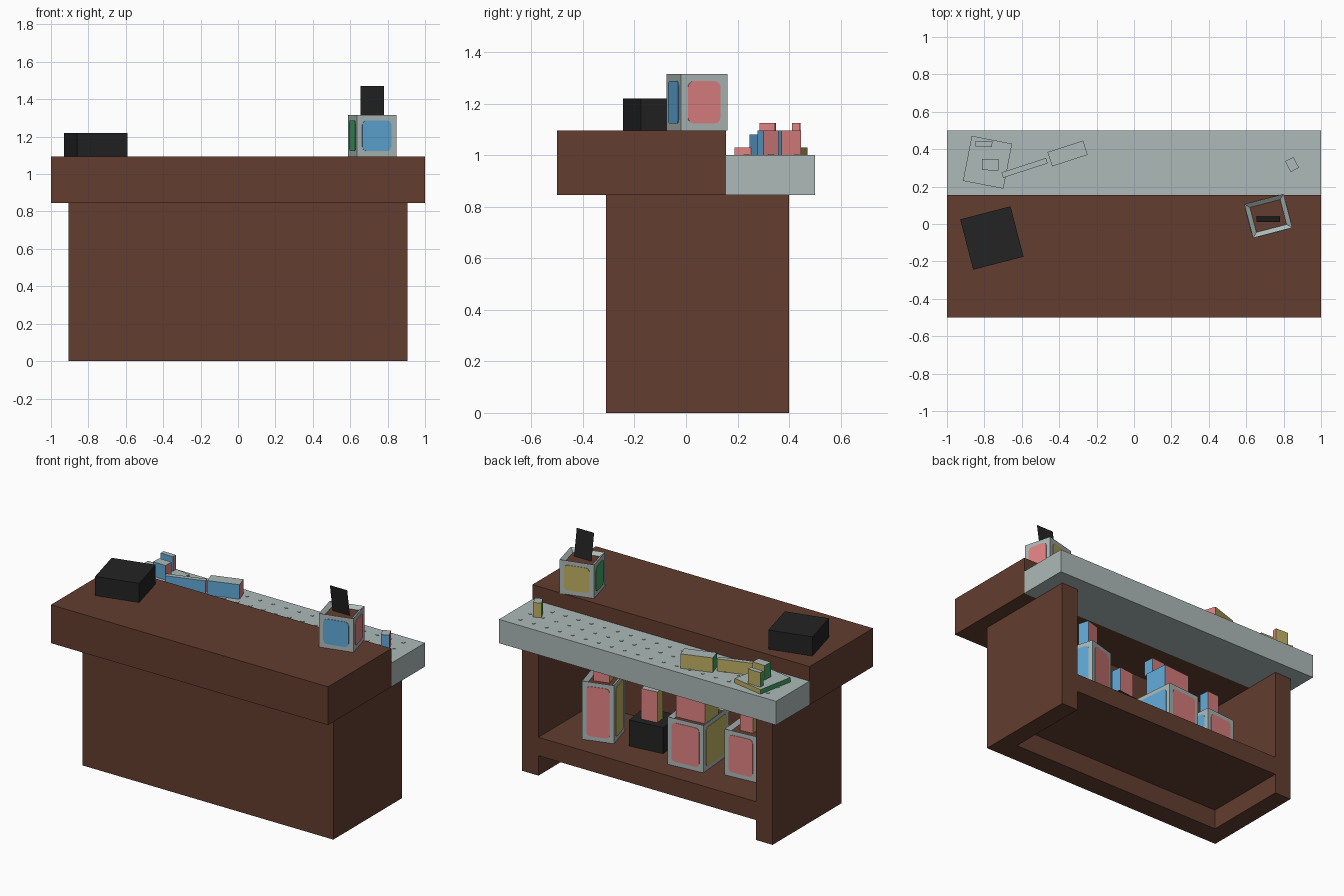
import bpy, bmesh, math
from mathutils import Matrix, Vector

default_cube = bpy.data.objects.get("Cube")
if default_cube:
    bpy.data.objects.remove(default_cube, do_unlink=True)


def material(name, red, green, blue):
    """Make a flat material from 8-bit display values."""
    def linear(value):
        value /= 255
        return value / 12.92 if value < 0.04 else ((value + 0.055) / 1.055) ** 2.4
    colour = (linear(red), linear(green), linear(blue), 1)
    mat = bpy.data.materials.new(name)
    mat.use_nodes = True
    mat.diffuse_color = colour
    shader = next(n for n in mat.node_tree.nodes if n.type == 'BSDF_PRINCIPLED')
    shader.inputs["Base Color"].default_value = colour
    shader.inputs["Roughness"].default_value = 0.9
    return mat


BROWN = material("brown_wood", 99, 61, 47)
GREY = material("pale_grey", 172, 186, 184)
BLACK = material("soft_black", 35, 35, 35)
RED = material("pink_red", 224, 130, 130)
BLUE = material("sky_blue", 96, 168, 214)
GREEN = material("leaf_green", 66, 165, 102)
YELLOW = material("mustard_yellow", 190, 176, 98)

# Each side of a coloured carton has its own colour
SIDES = {(1, 0): RED, (0, 1): YELLOW, (-1, 0): GREEN, (0, -1): BLUE}
DIRECTIONS = list(SIDES)
SIDE_MATERIALS = [GREY] + list(SIDES.values())


def finish(name, bm, mats, location=(0, 0, 0), angle=0):
    bmesh.ops.recalc_face_normals(bm, faces=bm.faces)
    mesh = bpy.data.meshes.new(name)
    bm.to_mesh(mesh)
    bm.free()
    for mat in mats:
        mesh.materials.append(mat)
    obj = bpy.data.objects.new(name, mesh)
    obj.location = location
    obj.rotation_euler.z = math.radians(angle)
    bpy.context.collection.objects.link(obj)
    return obj


def box_mesh(width, depth, height):
    """Box standing on its local ground plane."""
    bm = bmesh.new()
    bmesh.ops.create_cube(bm, size=1)
    bmesh.ops.translate(bm, verts=bm.verts, vec=(0, 0, 0.5))
    bmesh.ops.scale(bm, verts=bm.verts, vec=(width, depth, height))
    bm.normal_update()
    return bm


def slab(name, mat, x, y, z):
    """Plain box given by its extents."""
    bm = box_mesh(x[1] - x[0], y[1] - y[0], z[1] - z[0])
    return finish(name, bm, [mat], (sum(x) / 2, sum(y) / 2, z[0]))


def crate(name, mat, centre, size, z, angle):
    bm = box_mesh(size[0], size[1], z[1] - z[0])
    return finish(name, bm, [mat], (*centre, z[0]), angle)


def carton(name, centre, size, z, angle):
    """Grey box whose four sides are coloured by direction."""
    bm = box_mesh(size[0], size[1], z[1] - z[0])
    for face in bm.faces:
        key = (round(face.normal.x), round(face.normal.y))
        if key in SIDES:
            face.material_index = DIRECTIONS.index(key) + 1
    return finish(name, bm, SIDE_MATERIALS, (*centre, z[0]), angle)


def add_plate(bm, direction, size, height, margin, index):
    """Thin rounded rectangle on one side of a bin."""
    normal = Vector((*direction, 0))
    across = Vector((-direction[1], direction[0], 0))
    reach = (size[0] if direction[0] else size[1]) / 2
    span = (size[1] if direction[0] else size[0]) / 2 - margin
    rise = height / 2 - margin
    radius = 0.025
    ring = []
    for corner, (sx, sz) in enumerate([(1, 1), (-1, 1), (-1, -1), (1, -1)]):
        for step in range(5):
            turn = math.radians(90 * corner + 22.5 * step)
            u = sx * (span - radius) + radius * math.cos(turn)
            v = sz * (rise - radius) + radius * math.sin(turn)
            ring.append(bm.verts.new(normal * (reach + 0.003) + across * u
                                     + Vector((0, 0, height / 2 + v))))
    face = bm.faces.new(ring)
    face.material_index = index
    walls = bmesh.ops.extrude_face_region(bm, geom=[face])
    moved = [g for g in walls["geom"] if isinstance(g, bmesh.types.BMVert)]
    bmesh.ops.translate(bm, verts=moved, vec=normal * -0.004)


def bin_box(name, centre, size, z, angle):
    """Open grey bin with a brown filling and a coloured plate on each side."""
    height = z[1] - z[0]
    bm = box_mesh(size[0], size[1], height)
    top = max(bm.faces, key=lambda f: f.normal.z)
    bmesh.ops.inset_region(bm, faces=[top], thickness=0.035)
    bmesh.ops.translate(bm, verts=top.verts, vec=(0, 0, -0.02))
    top.material_index = len(SIDE_MATERIALS)
    for number, direction in enumerate(DIRECTIONS):
        add_plate(bm, direction, size, height, 0.028, number + 1)
    return finish(name, bm, SIDE_MATERIALS + [BROWN], (*centre, z[0]), angle)


# Counter body, open at the back
TOP_Z, LEDGE_Z, BODY_Z, SHELF_Z = 1.095, 1.0, 0.845, 0.25
slab("counter_top", BROWN, (-1, 1), (-0.5, 0.155), (BODY_Z, TOP_Z))
slab("back_ledge", GREY, (-1, 1), (0.155, 0.5), (BODY_Z, LEDGE_Z))
slab("front_panel", BROWN, (-0.785, 0.785), (-0.31, -0.17), (0, BODY_Z))
slab("left_panel", BROWN, (0.785, 0.905), (-0.31, 0.4), (0, BODY_Z))
slab("right_panel", BROWN, (-0.905, -0.785), (-0.31, 0.4), (0, BODY_Z))
slab("inner_shelf", BROWN, (-0.785, 0.785), (-0.17, 0.4), (0.13, SHELF_Z))

# Grid of tiny low studs on the ledge
studs = bmesh.new()
for column in range(20):
    for row_y in (0.235, 0.33, 0.43):
        spot = Matrix.Translation((-0.893 + column * 0.094, row_y, LEDGE_Z + 0.001))
        bmesh.ops.create_cone(studs, cap_ends=True, segments=8, radius1=0.011,
                              radius2=0.011, depth=0.004, matrix=spot)
finish("ledge_studs", studs, [GREY])

# Things on the counter
crate("black_case", BLACK, (-0.76, -0.075), (0.278, 0.278), (TOP_Z, 1.22), 14.5)
bin_box("counter_bin", (0.718, 0.043), (0.217, 0.187), (TOP_Z, 1.315), 14.6)
card = bmesh.new()
corners = [(0.655, 0.04, 1.29), (0.78, 0.04, 1.29), (0.78, 0.012, 1.47), (0.655, 0.012, 1.47)]
card.faces.new([card.verts.new(c) for c in corners])
finish("upright_card", card, [BLACK])

# Tool set lying on the ledge
carton("tool_base", (-0.783, 0.33), (0.22, 0.245), (LEDGE_Z, 1.03), -11)
carton("tool_block", (-0.768, 0.317), (0.09, 0.06), (LEDGE_Z, 1.125), -2)
carton("tool_bar", (-0.803, 0.428), (0.09, 0.03), (LEDGE_Z, 1.125), -2)
carton("tool_rod", (-0.585, 0.3), (0.25, 0.03), (LEDGE_Z, 1.08), 18)
carton("tool_head", (-0.355, 0.377), (0.2, 0.08), (LEDGE_Z, TOP_Z), 18)
carton("small_block", (0.845, 0.318), (0.05, 0.065), (LEDGE_Z, TOP_Z), 28)

# Bins and cartons stored on the inner shelf
bin_box("tall_bin", (0.49, 0.15), (0.2, 0.2), (SHELF_Z, 0.63), 106)
carton("tall_bin_carton", (0.49, 0.15), (0.07, 0.1), (0.58, 0.81), 106)
crate("black_crate", BLACK, (0.175, 0.08), (0.2, 0.23), (SHELF_Z, 0.42), 97)
carton("black_crate_carton", (0.175, 0.1), (0.07, 0.11), (0.42, 0.62), 97)
bin_box("wide_bin", (-0.165, 0.11), (0.3, 0.245), (SHELF_Z, 0.56), 95)
carton("wide_bin_carton", (-0.165, 0.12), (0.16, 0.2), (0.5, 0.72), 95)
carton("wide_bin_top_carton", (-0.12, 0.05), (0.07, 0.1), (0.72, 0.82), 95)
bin_box("short_bin", (-0.52, 0.09), (0.2, 0.22), (SHELF_Z, 0.55), 95)
carton("short_bin_carton", (-0.52, 0.09), (0.07, 0.09), (0.5, 0.72), 95)
